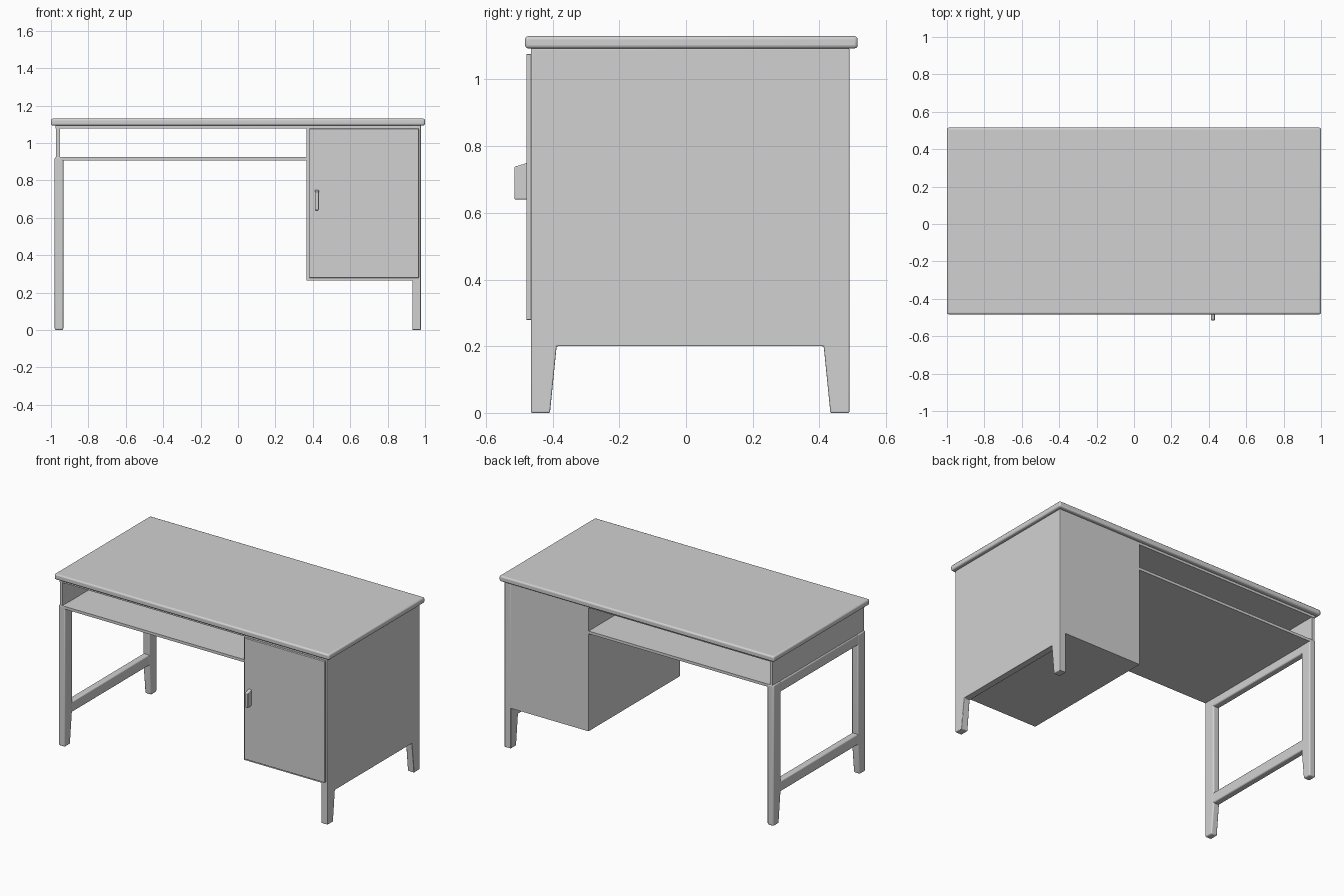
import bpy, bmesh, math
from mathutils import Vector

cube = bpy.data.objects.get("Cube")
if cube:
    bpy.data.objects.remove(cube, do_unlink=True)

# Single grey finish
GREY = (0.64, 0.64, 0.64, 1.0)
mat = bpy.data.materials.new("plain grey")
mat.use_nodes = True
mat.diffuse_color = GREY
bsdf = mat.node_tree.nodes["Principled BSDF"]
bsdf.inputs["Base Color"].default_value = GREY
bsdf.inputs["Roughness"].default_value = 0.6


def side_profile(name, points, x0, x1, bevel=0.0):
    """Extrude a (y, z) outline from x0 to x1 and soften its edges."""
    bm = bmesh.new()
    face = bm.faces.new([bm.verts.new((x0, y, z)) for y, z in points])
    ext = bmesh.ops.extrude_face_region(bm, geom=[face])
    moved = [v for v in ext["geom"] if isinstance(v, bmesh.types.BMVert)]
    bmesh.ops.translate(bm, verts=moved, vec=Vector((x1 - x0, 0, 0)))
    bmesh.ops.recalc_face_normals(bm, faces=bm.faces)
    mesh = bpy.data.meshes.new(name)
    bm.to_mesh(mesh)
    bm.free()
    obj = bpy.data.objects.new(name, mesh)
    bpy.context.collection.objects.link(obj)
    mesh.materials.append(mat)
    if bevel:
        mod = obj.modifiers.new("soft edges", "BEVEL")
        mod.width = bevel
        mod.segments = 3
        mod.limit_method = "ANGLE"
        mod.angle_limit = math.radians(30)
    bpy.ops.object.select_all(action="DESELECT")
    obj.select_set(True)
    bpy.context.view_layer.objects.active = obj
    bpy.ops.object.shade_smooth_by_angle(angle=math.radians(35))
    return obj


def box(name, x, y, z, bevel=0.0):
    outline = [(y[0], z[0]), (y[1], z[0]), (y[1], z[1]), (y[0], z[1])]
    return side_profile(name, outline, x[0], x[1], bevel)


FRONT, BACK = -0.465, 0.49
LEG_TOP, TAPER_Z, LEG_W, FOOT_W = 0.925, 0.20, 0.077, 0.057

# Tabletop
box("tabletop", (-1, 1), (-0.483, 0.515), (1.093, 1.13), 0.01)

# Cabinet with door and handle
box("cabinet_body", (0.367, 0.94), (FRONT + 0.001, BACK - 0.001), (0.265, 1.094))
box("cabinet_door", (0.381, 0.967), (-0.479, -0.463), (0.279, 1.076), 0.002)
side_profile("door_handle",
             [(-0.515, 0.64), (-0.475, 0.64), (-0.475, 0.75), (-0.515, 0.738)],
             0.411, 0.432, 0.004)

# Left side panel running down into two tapered legs
side_profile("cabinet_side_panel",
             [(FRONT, 0), (FRONT + FOOT_W, 0), (FRONT + LEG_W, TAPER_Z),
              (BACK - LEG_W, TAPER_Z), (BACK - FOOT_W, 0), (BACK, 0),
              (BACK, 1.094), (FRONT, 1.094)],
             0.932, 0.978, 0.004)

# Open leg frame on the right side
for name, edge, inward in (("front_leg", FRONT, 1), ("back_leg", BACK, -1)):
    side_profile(name,
                 [(edge, 0), (edge + inward * FOOT_W, 0),
                  (edge + inward * LEG_W, TAPER_Z),
                  (edge + inward * LEG_W, LEG_TOP), (edge, LEG_TOP)],
                 -0.98, -0.934, 0.008)
for name, z in (("frame_top_rail", (0.855, LEG_TOP - 0.001)),
                ("frame_stretcher", (0.20, 0.27))):
    box(name, (-0.979, -0.935), (FRONT + 0.04, BACK - 0.04), z, 0.008)

# Shelf compartment, open at front and back
box("shelf", (-0.95, 0.37), (FRONT + 0.002, BACK - 0.002), (0.906, 0.924))
box("shelf_side", (-0.972, -0.953), (FRONT + 0.002, BACK - 0.002), (0.915, 1.094))
box("shelf_ceiling", (-0.975, 0.37), (FRONT + 0.001, BACK - 0.001), (1.077, 1.094))
